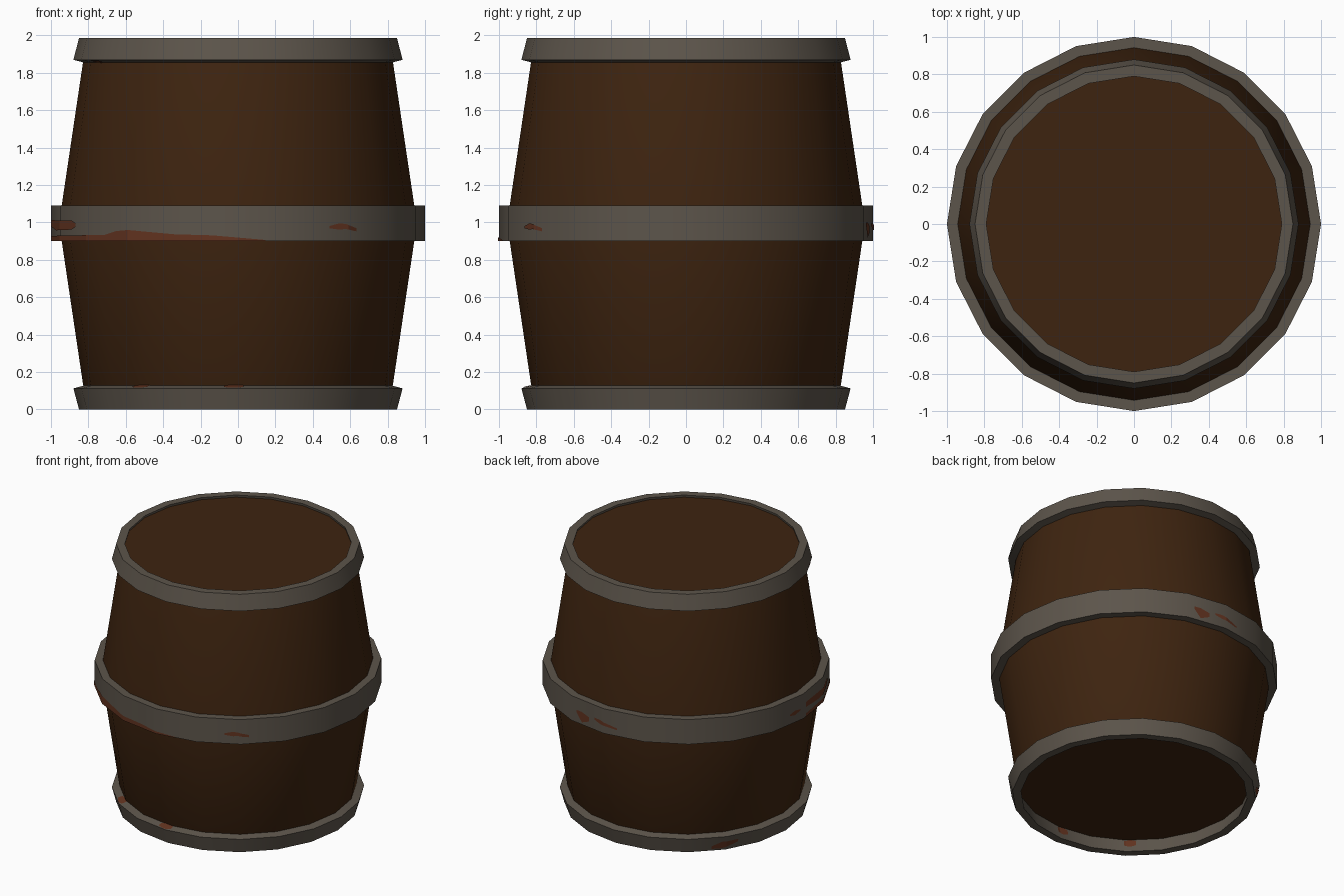
import bpy, math

if "Cube" in bpy.data.objects:
    bpy.data.objects.remove(bpy.data.objects["Cube"])

SIDES = 20
STEP = 360 / SIDES


def material(name, rgb):
    m = bpy.data.materials.new(name)
    m.diffuse_color = (*rgb, 1)
    m.use_nodes = True
    m.node_tree.nodes["Principled BSDF"].inputs["Base Color"].default_value = m.diffuse_color
    return m


WOOD = material("dark wood", (0.048, 0.0175, 0.005))
IRON = material("grey iron", (0.108, 0.09, 0.07))
RUST = material("red rust", (0.122, 0.033, 0.014))


def point(t, r, z):
    """Point on the 20-sided surface; t = degrees from the front, towards +x."""
    local = (t % STEP) - STEP / 2
    r *= math.cos(math.radians(STEP / 2)) / math.cos(math.radians(local))
    a = math.radians(t)
    return (r * math.sin(a), -r * math.cos(a), z)


def make(name, verts, faces, mat, smooth=True):
    me = bpy.data.meshes.new(name)
    me.from_pydata(verts, [], faces)
    me.materials.append(mat)
    ob = bpy.data.objects.new(name, me)
    bpy.context.collection.objects.link(ob)
    if smooth:
        bpy.ops.object.select_all(action='DESELECT')
        ob.select_set(True)
        bpy.context.view_layer.objects.active = ob
        bpy.ops.object.shade_smooth_by_angle(angle=math.radians(30))
    return ob


def lathe(name, profile, mat, closed):
    """Spin a (radius, z) profile; closed = ring, otherwise flat end caps."""
    n = len(profile)
    verts = [point(i * STEP, r, z) for i in range(SIDES) for r, z in profile]
    faces = []
    for i in range(SIDES):
        a, b = i * n, (i + 1) % SIDES * n
        for k in range(n if closed else n - 1):
            k2 = (k + 1) % n
            faces.append((a + k, b + k, b + k2, a + k2))
    if not closed:
        faces.append([i * n for i in reversed(range(SIDES))])
        faces.append([i * n + n - 1 for i in range(SIDES)])
    return make(name, verts, faces, mat)


def rust(name, a, b, samples):
    """Thin rust sheet on the band face from profile point a to b.
    samples = (angle, low, high), low/high as fractions from a to b."""
    dr, dz = b[0] - a[0], b[1] - a[1]
    length = math.hypot(dr, dz)
    nr, nz = 0.004 * dz / length, -0.004 * dr / length
    cuts = {s[0] for s in samples}
    k = math.ceil(samples[0][0] / STEP)
    while k * STEP < samples[-1][0]:          # also cut at the facet edges
        cuts.add(k * STEP)
        k += 1
    verts = []
    for t in sorted(cuts):
        for s, e in zip(samples, samples[1:]):
            if s[0] <= t <= e[0]:
                f = (t - s[0]) / (e[0] - s[0])
                for j in (1, 2):
                    v = s[j] + (e[j] - s[j]) * f
                    verts.append(point(t, a[0] + dr * v + nr, a[1] + dz * v + nz))
                break
    faces = [(i, i + 2, i + 3, i + 1) for i in range(0, len(verts) - 2, 2)]
    make(name, verts, faces, RUST, False)


# Wooden body: deep recess below, shallow recess at the lid
lathe("barrel_body", [(0.815, 0.105), (0.828, 0.13), (0.95, 0.95), (0.95, 1.04),
                      (0.828, 1.86), (0.80, 1.967)], WOOD, False)

# Iron hoops
BOT = [(0.79, 0), (0.85, 0), (0.88, 0.112), (0.82, 0.128)]
MID = [(0.935, 0.90), (1.0, 0.90), (1.0, 1.09), (0.935, 1.09)]
TOP = [(0.82, 1.853), (0.88, 1.869), (0.85, 1.985), (0.79, 1.985)]
for name, prof in (("bottom_hoop", BOT), ("middle_hoop", MID), ("top_hoop", TOP)):
    lathe(name, prof, IRON, True)

# Rust on the middle hoop
rust("rust_long", MID[1], MID[2], [(-88, 0, 0.14), (-46, 0, 0.17), (-41, 0, 0.28),
     (-36, 0, 0.31), (-20, 0, 0.19), (-8, 0, 0.16), (8.5, 0, 0.03)])
rust("rust_left", MID[1], MID[2], [(-88, 0.4, 0.6), (-78, 0.3, 0.58),
     (-64, 0.32, 0.58), (-61, 0.4, 0.5)])
rust("rust_speck", MID[1], MID[2], [(-98, 0.35, 0.4), (-95, 0.3, 0.48), (-92, 0.4, 0.45)])
rust("rust_right", MID[1], MID[2], [(29.5, 0.36, 0.42), (33, 0.32, 0.5),
     (35, 0.34, 0.48), (39.5, 0.27, 0.36)])
rust("rust_back_a", MID[1], MID[2], [(165, 0.42, 0.52), (168, 0.1, 0.52), (172, 0.25, 0.42)])
rust("rust_back_b", MID[1], MID[2], [(175, 0.42, 0.5), (178, 0.34, 0.5), (186, 0.25, 0.32)])

# Rust on the bottom hoop: outer face, upper lip and inner wall
rust("rust_low_side", BOT[1], BOT[2], [(-133, 0.15, 0.35), (-128, 0.15, 0.65), (-120, 0.45, 0.65)])
for tag, t in (("a", -38), ("b", -1.5)):
    rust("rust_lip_" + tag, BOT[2], BOT[3], [(t - 3.5, 0.2, 0.7), (t, 0, 1), (t + 3.5, 0.2, 0.8)])
    rust("rust_inner_" + tag, BOT[3], BOT[0], [(t - 3, 0.3, 0.6), (t, 0.2, 0.7), (t + 3, 0.3, 0.6)])

# Rust on the underside of the top hoop
rust("rust_top_lip", TOP[0], TOP[1], [(-65, 0.4, 1), (-62, 0.2, 1), (-59, 0.5, 1)])
